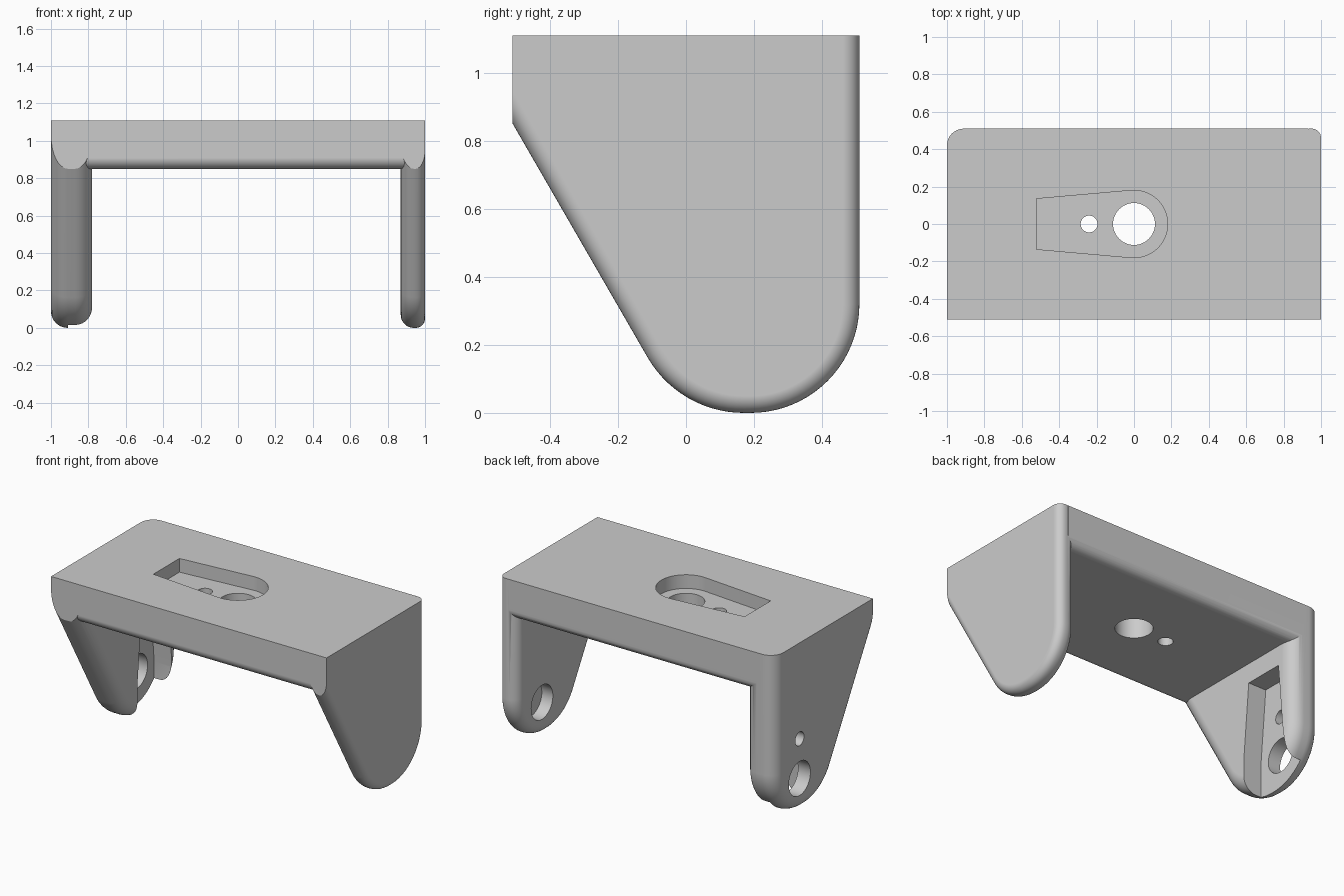
import bpy
import bmesh
from math import sin, cos, pi, radians
from mathutils import Vector

if "Cube" in bpy.data.objects:
    bpy.data.objects.remove(bpy.data.objects["Cube"], do_unlink=True)

FRONT, BACK, UNDER, TOP = -0.51, 0.51, 0.85, 1.11
PIVOT_Y, PIVOT_Z = 0.25, 0.22

grey = bpy.data.materials.new("plain grey")
grey.use_nodes = True
grey.diffuse_color = (0.6, 0.6, 0.6, 1)
grey.node_tree.nodes["Principled BSDF"].inputs["Base Color"].default_value = (0.6, 0.6, 0.6, 1)


def loft(name, sections):
    """Solid skin through closed sections with equal point counts."""
    bm = bmesh.new()
    rings = [[bm.verts.new(p) for p in sec] for sec in sections]
    n = len(rings[0])
    for a, b in zip(rings, rings[1:]):
        for i in range(n):
            j = (i + 1) % n
            bm.faces.new((a[i], a[j], b[j], b[i]))
    bm.faces.new(rings[0])
    bm.faces.new(rings[-1])
    bmesh.ops.recalc_face_normals(bm, faces=bm.faces)
    mesh = bpy.data.meshes.new(name)
    bm.to_mesh(mesh)
    bm.free()
    mesh.materials.append(grey)
    obj = bpy.data.objects.new(name, mesh)
    bpy.context.collection.objects.link(obj)
    return obj


def along_x(name, outline, a, b):
    return loft(name, [[Vector((x, y, z)) for y, z in outline] for x in (a, b)])


def along_z(name, outline, a, b):
    return loft(name, [[Vector((x, y, z)) for x, y in outline] for z in (a, b)])


def combine(target, tool, operation):
    mod = target.modifiers.new("combine", "BOOLEAN")
    mod.operation, mod.object, mod.solver = operation, tool, "EXACT"
    bpy.context.view_layer.objects.active = target
    bpy.ops.object.modifier_apply(modifier=mod.name)
    bpy.data.objects.remove(tool, do_unlink=True)


def arc(cu, cv, r, start, end, steps):
    angles = [radians(start + (end - start) * i / steps) for i in range(steps + 1)]
    return [(cu + r * cos(t), cv + r * sin(t)) for t in angles]


def circle(cu, cv, r):
    return arc(cu, cv, r, 0, 352.5, 47)


def arm_outline(inset):
    """Side outline: sloping front, round foot, upright back."""
    foot = arc(0.17, 0.327, 0.327 - inset, 210, 270, 14)
    foot += arc(0.19, 0.32, 0.32 - inset, 270, 360, 20)
    y, z = foot[0]
    slope_top = (y - 1.6 * cos(pi / 3), z + 1.6 * sin(pi / 3))
    return [slope_top] + foot + [(BACK - inset, 1.5)]


def make_arm(name, outer, inner, outer_r, inner_r):
    """Arm with rounded rims, trimmed flush at the front and the top."""
    side = 1 if inner > outer else -1
    steps = 8
    stations = []
    for i in range(steps + 1):
        t = pi / 2 * i / steps
        stations.append((outer + side * outer_r * (1 - cos(t)), outer_r * (1 - sin(t))))
    for i in range(steps, -1, -1):
        t = pi / 2 * i / steps
        stations.append((inner - side * inner_r * (1 - cos(t)), inner_r * (1 - sin(t))))
    arm = loft(name, [[Vector((x, y, z)) for y, z in arm_outline(d)] for x, d in stations])
    trim = along_x("trim", [(FRONT, -1), (2, -1), (2, TOP), (FRONT, TOP)], -2, 2)
    combine(arm, trim, "INTERSECT")
    return arm


# Top plate with rounded lower edges
r = 0.06
plate_outline = [(FRONT, TOP)] + arc(FRONT + r, UNDER + r, r, 180, 270, 8)
plate_outline += arc(BACK - r, UNDER + r, r, 270, 360, 8) + [(BACK, TOP)]
bracket = along_x("bracket", plate_outline, -0.88, 0.93)

# Thick and thin side arms
combine(bracket, make_arm("thick_arm", -1, -0.78, 0.09, 0.09), "UNION")
combine(bracket, make_arm("thin_arm", 1, 0.87, 0.05, 0.07), "UNION")

# Tapered pocket and two holes in the plate
pocket = [(-0.52, -0.135)] + arc(0, 0, 0.18, -95, 95, 32) + [(-0.52, 0.135)]
combine(bracket, along_z("plate_pocket", pocket, TOP - 0.09, TOP + 0.2), "DIFFERENCE")
for x, radius in ((0, 0.112), (-0.24, 0.045)):
    combine(bracket, along_z("plate_hole", circle(x, 0, radius), 0.6, 1.3), "DIFFERENCE")

# Matching slot inside the thick arm, open at the foot
half = [(0.135, 0.5), (0.18, 0), (0.18, -0.5)]
slot = [(PIVOT_Y + v, PIVOT_Z + u) for v, u in half]
slot += [(PIVOT_Y - v, PIVOT_Z + u) for v, u in reversed(half)]
combine(bracket, along_x("arm_slot", slot, -0.91, -0.7), "DIFFERENCE")
for rise, radius in ((0, 0.112), (0.26, 0.045)):
    hole = circle(PIVOT_Y, PIVOT_Z + rise, radius)
    combine(bracket, along_x("arm_hole", hole, -1.2, -0.7), "DIFFERENCE")

# Blind pivot hole inside the thin arm
combine(bracket, along_x("pivot_hole", circle(PIVOT_Y, PIVOT_Z, 0.112), 0.75, 0.95), "DIFFERENCE")

# Smooth rounds with crisp edges
bpy.ops.object.select_all(action="DESELECT")
bracket.select_set(True)
bpy.context.view_layer.objects.active = bracket
bpy.ops.object.shade_smooth_by_angle(angle=radians(25))
weighted = bracket.modifiers.new("weighted_normals", "WEIGHTED_NORMAL")
weighted.keep_sharp = True
